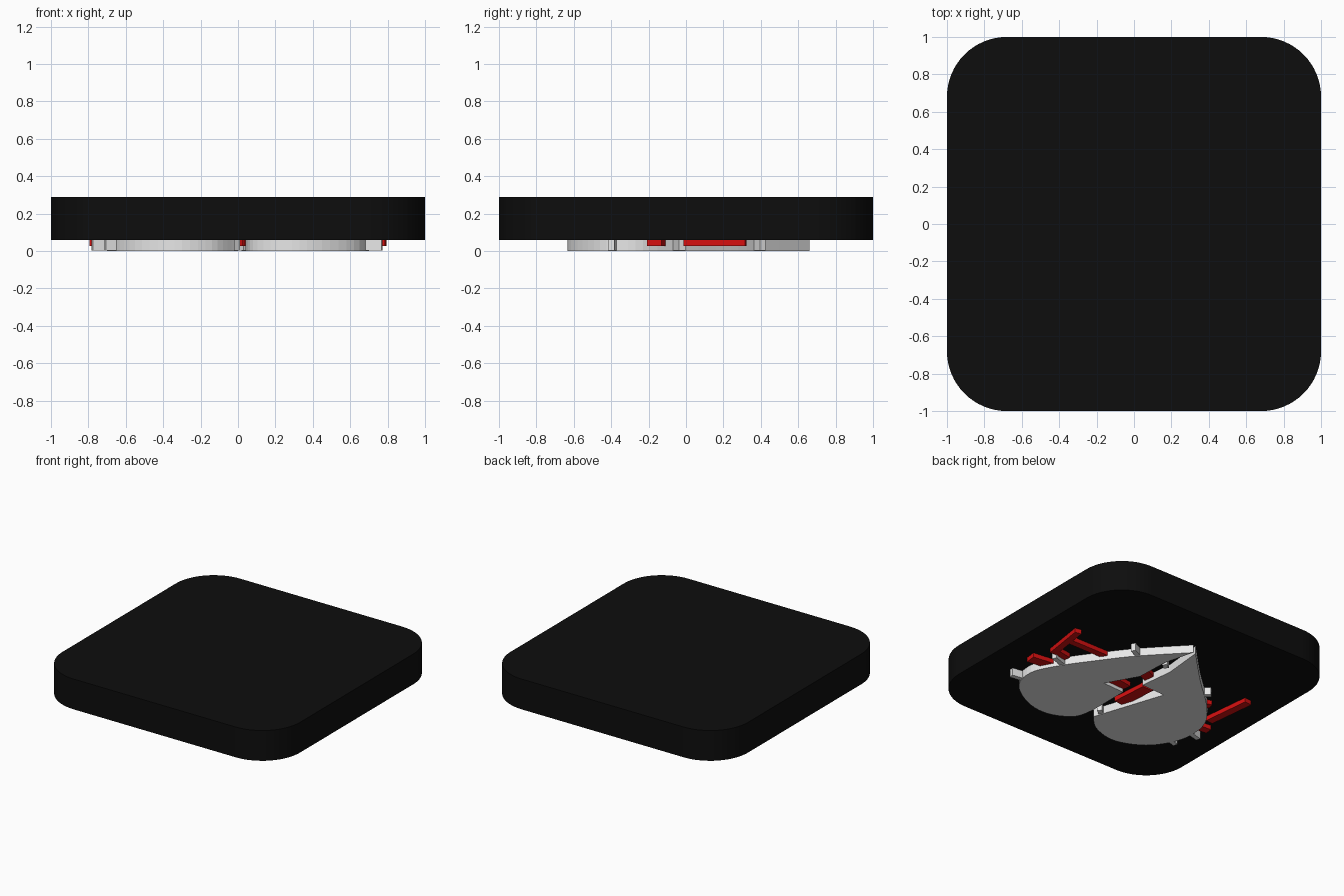
import bpy, bmesh, math

if "Cube" in bpy.data.objects:
    bpy.data.objects.remove(bpy.data.objects["Cube"])


def material(name, rgb):
    m = bpy.data.materials.new(name)
    m.diffuse_color = (*rgb, 1)
    m.use_nodes = True
    m.node_tree.nodes["Principled BSDF"].inputs["Base Color"].default_value = m.diffuse_color
    return m


BLACK = material("black", (0.004, 0.004, 0.004))
WHITE = material("off white", (0.8, 0.8, 0.8))
RED = material("red", (0.66, 0.005, 0.005))


def prism(name, outline, z0, z1, mat):
    """Closed flat outline extruded from z0 to z1."""
    bm = bmesh.new()
    face = bm.faces.new([bm.verts.new((x, y, z0)) for x, y in outline])
    ext = bmesh.ops.extrude_face_region(bm, geom=[face])["geom"]
    bmesh.ops.translate(bm, vec=(0, 0, z1 - z0),
                        verts=[v for v in ext if isinstance(v, bmesh.types.BMVert)])
    bmesh.ops.recalc_face_normals(bm, faces=bm.faces)
    me = bpy.data.meshes.new(name)
    bm.to_mesh(me)
    bm.free()
    me.materials.append(mat)
    ob = bpy.data.objects.new(name, me)
    bpy.context.collection.objects.link(ob)
    return ob


def bar(name, a, b, width, z0, z1, mat):
    """Straight bar between two plan points."""
    dx, dy = b[0] - a[0], b[1] - a[1]
    n = math.hypot(dx, dy)
    ox, oy = -dy / n * width / 2, dx / n * width / 2
    pts = [(a[0] + ox, a[1] + oy), (a[0] - ox, a[1] - oy),
           (b[0] - ox, b[1] - oy), (b[0] + ox, b[1] + oy)]
    return prism(name, pts, z0, z1, mat)


def smooth_path(pts, steps=5):
    """Catmull-Rom curve through the points."""
    out = []
    for i in range(len(pts) - 1):
        p = [pts[max(i - 1, 0)], pts[i], pts[i + 1], pts[min(i + 2, len(pts) - 1)]]
        for s in range(steps):
            t = s / steps
            out.append(tuple(0.5 * (2 * p[1][k] + (p[2][k] - p[0][k]) * t
                       + (2 * p[0][k] - 5 * p[1][k] + 4 * p[2][k] - p[3][k]) * t * t
                       + (3 * p[1][k] - p[0][k] - 3 * p[2][k] + p[3][k]) * t ** 3)
                       for k in range(2)))
    return out + [pts[-1]]


# Rounded square slab
R, N = 0.32, 16
slab = []
for q, (sx, sy) in enumerate([(1, 1), (-1, 1), (-1, -1), (1, -1)]):
    for i in range(N + 1):
        a = math.pi / 2 * (q + i / N)
        slab.append((sx * (1 - R) + R * math.cos(a), sy * (1 - R) + R * math.sin(a)))
prism("base_slab", slab, 0.06, 0.29, BLACK)

# Two halves of the split heart: curved outside, jagged crack inside
right_outer = [(0.02, 0.66), (0.29, 0.37), (0.45, 0.16), (0.61, -0.07), (0.70, -0.27),
               (0.65, -0.46), (0.45, -0.60), (0.25, -0.63), (0.08, -0.54), (0.04, -0.39)]
right_crack = [(0.04, -0.07), (0.22, -0.06), (0.09, 0.17), (0.08, 0.43)]
left_outer = [(0.0, 0.66), (-0.27, 0.39), (-0.52, 0.16), (-0.66, -0.02), (-0.70, -0.19),
              (-0.67, -0.36), (-0.55, -0.53), (-0.34, -0.62), (-0.14, -0.57), (-0.02, -0.46)]
left_crack = [(-0.20, 0.08), (0.0, 0.09), (-0.03, 0.35)]
prism("heart_half_right", smooth_path(right_outer) + right_crack, 0, 0.06, WHITE)
prism("heart_half_left", smooth_path(left_outer) + left_crack, 0, 0.06, WHITE)

# Short splinters along the heart edge
splinters = [((0.64, -0.38), (0.77, -0.40)), ((0.58, -0.06), (0.70, -0.02)),
             ((0.27, 0.37), (0.35, 0.41)), ((-0.40, 0.22), (-0.46, 0.28)),
             ((-0.66, -0.21), (-0.78, -0.24)), ((-0.60, -0.37), (-0.71, -0.40)),
             ((0.06, 0.40), (0.02, 0.37)), ((-0.04, -0.40), (0.0, -0.37))]
for i, (a, b) in enumerate(splinters):
    bar(f"heart_splinter_{i + 1}", a, b, 0.035, 0.003, 0.06, WHITE)

# Red bars showing beside the heart and through the crack
reds = [((0.72, -0.01), (0.77, 0.32), 0.05), ((0.74, 0.19), (0.42, 0.19), 0.05),
        ((0.55, -0.14), (0.79, -0.17), 0.08), ((0.60, 0.0), (0.72, 0.02), 0.05),
        ((-0.71, -0.04), (-0.75, 0.33), 0.06), ((-0.50, 0.11), (-0.58, 0.13), 0.05),
        ((-0.60, -0.16), (-0.79, -0.14), 0.06),
        ((-0.07, -0.24), (-0.09, 0.04), 0.09), ((0.10, 0.20), (-0.02, 0.15), 0.08),
        ((0.03, -0.05), (0.22, -0.02), 0.08)]
for i, (a, b, w) in enumerate(reds):
    bar(f"red_bar_{i + 1}", a, b, w, 0.027, 0.06, RED)
